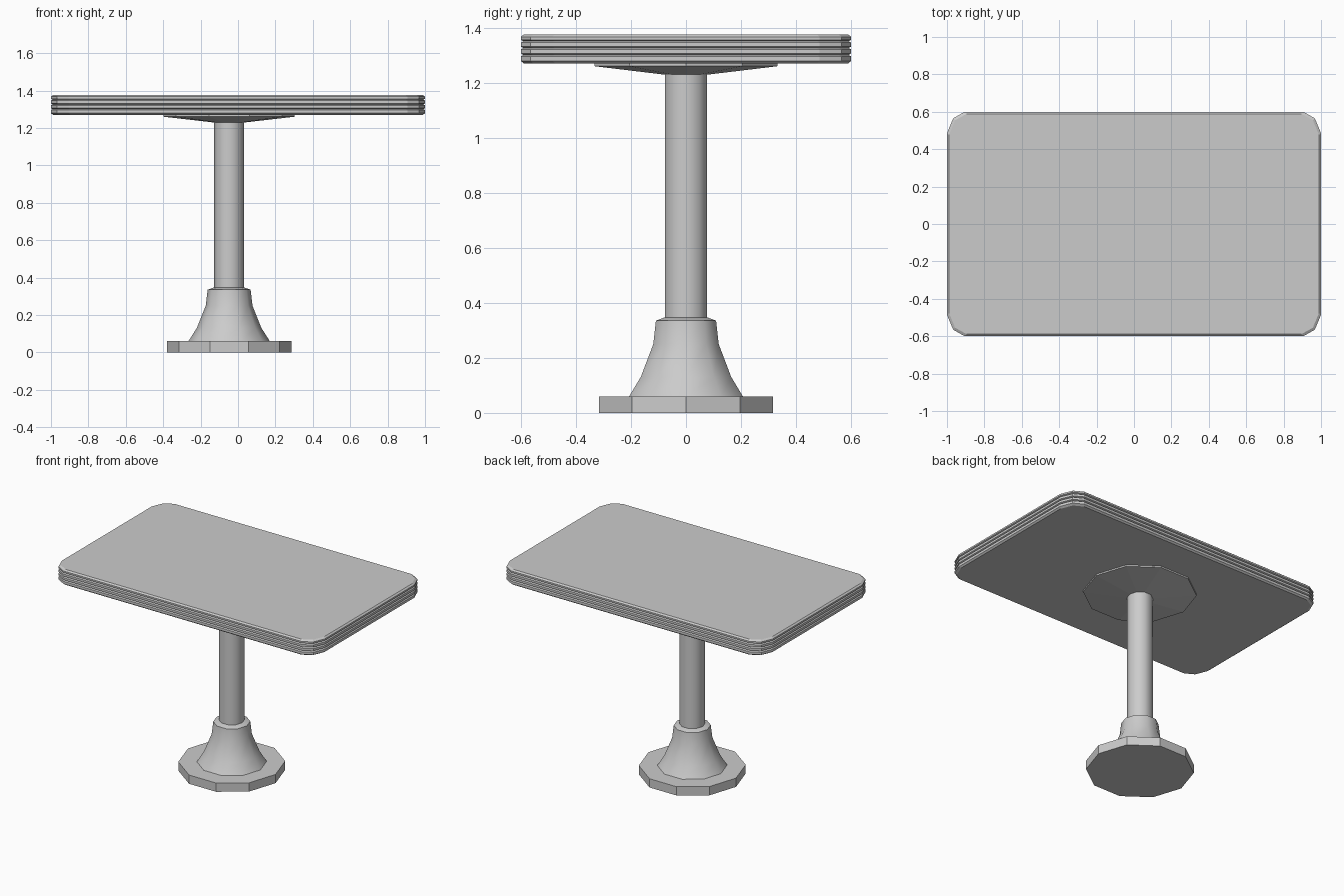
import bpy, math

if "Cube" in bpy.data.objects:
    bpy.data.objects.remove(bpy.data.objects["Cube"])

CX = -0.0475   # pedestal axis, slightly off centre
SIDES = 10


def loft(name, rings, smooth=None):
    """Skin a stack of equal-length vertex rings and cap both ends."""
    n = len(rings[0])
    verts = [v for ring in rings for v in ring]
    faces = [(r * n + i, r * n + (i + 1) % n, (r + 1) * n + (i + 1) % n, (r + 1) * n + i)
             for r in range(len(rings) - 1) for i in range(n)]
    faces.append(tuple(reversed(range(n))))
    faces.append(tuple(range((len(rings) - 1) * n, len(rings) * n)))
    mesh = bpy.data.meshes.new(name)
    mesh.from_pydata(verts, [], faces)
    obj = bpy.data.objects.new(name, mesh)
    bpy.context.collection.objects.link(obj)
    if smooth:
        bpy.ops.object.select_all(action='DESELECT')
        obj.select_set(True)
        bpy.context.view_layer.objects.active = obj
        bpy.ops.object.shade_smooth_by_angle(angle=math.radians(smooth))
    return obj


def turned(name, profile, smooth=None):
    """Ten-sided turned part from (radius, z) pairs."""
    step = math.tau / SIDES
    return loft(name, [[(CX + r * math.cos(i * step), r * math.sin(i * step), z)
                        for i in range(SIDES)] for r, z in profile], smooth)


def top_ring(inset, z):
    """Rectangle with two-facet rounded corners, counter-clockwise."""
    q = [(1.0, 0.485), (0.967, 0.565), (0.905, 0.6)]
    pts = q + [(-x, y) for x, y in reversed(q)]
    pts += [(-x, -y) for x, y in pts]
    return [(x * (1 - inset), y * (1 - inset / 0.6), z) for x, y in pts]


# Pedestal
turned("base_disc", [(0.3325, 0), (0.3325, 0.06)])
turned("flared_foot", [(0.2175, 0.06), (0.173, 0.13), (0.125, 0.25),
                       (0.115, 0.335), (0.082, 0.347)], 40)
turned("column", [(0.08, 0.34), (0.08, 1.23)], 40)
turned("support_plate", [(0.08, 1.229), (0.35, 1.26), (0.35, 1.271)])

# Table top with three grooves around the edge
profile = [(0.011, 1.27), (0.0, 1.279)]
for z in (1.301, 1.326, 1.351):
    profile += [(0.0, z - 0.005), (0.009, z), (0.0, z + 0.005)]
profile += [(0.0, 1.367), (0.011, 1.376)]
loft("table_top", [top_ring(i, z) for i, z in profile])
